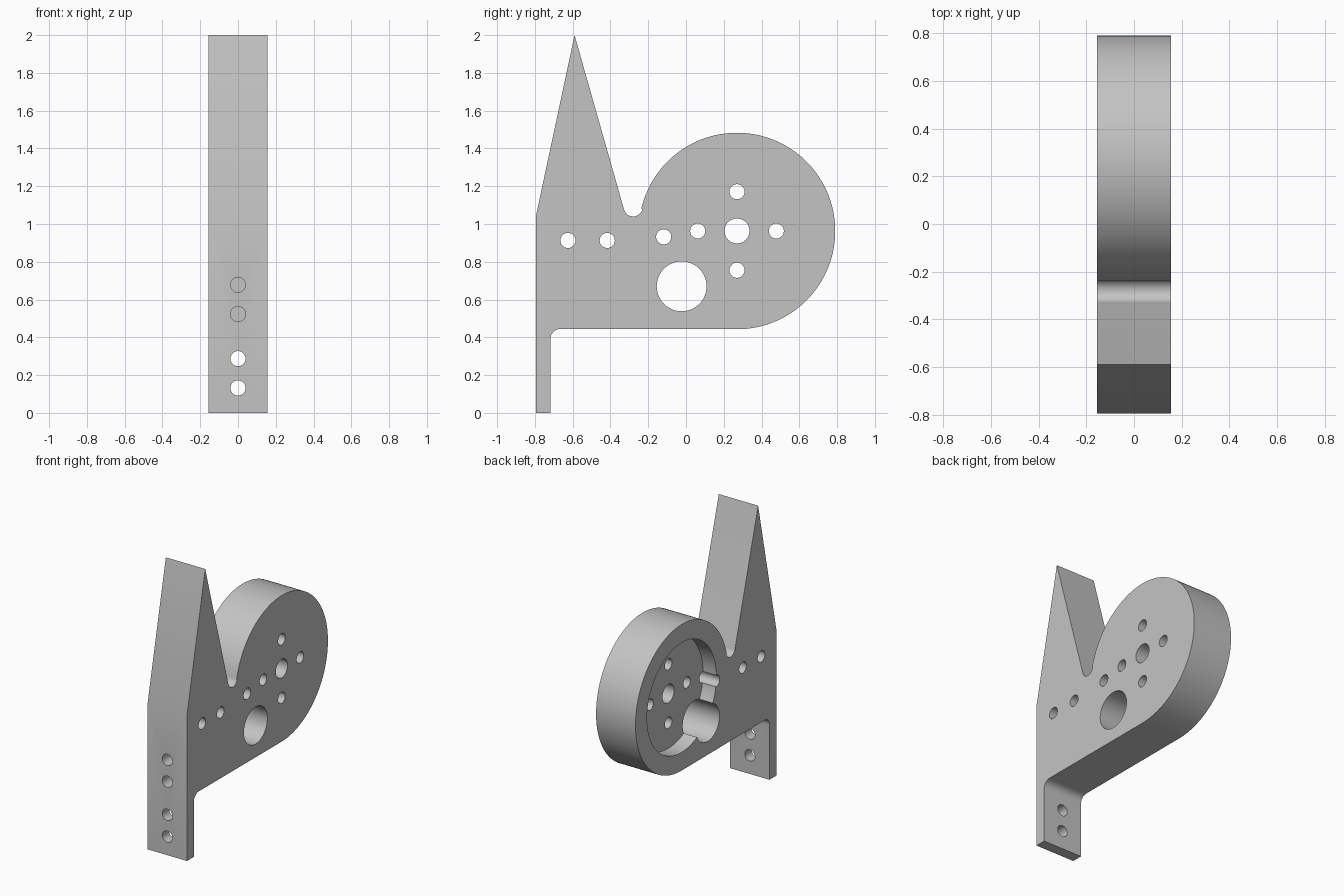
import bpy, bmesh, math
from mathutils import Matrix, Vector

if "Cube" in bpy.data.objects:
    bpy.data.objects.remove(bpy.data.objects["Cube"])

HALF = 0.155            # half thickness of the plate
DISC = (0.27, 0.963)    # centre of the round end (y, z)

grey = bpy.data.materials.new("plain grey")
grey.diffuse_color = (0.55, 0.55, 0.55, 1)
grey.use_nodes = True
grey.node_tree.nodes["Principled BSDF"].inputs["Base Color"].default_value = grey.diffuse_color


def arc(c, r, a0, a1, n):
    """Points along an arc, angles in degrees."""
    angles = [math.radians(a0 + (a1 - a0) * i / n) for i in range(n + 1)]
    return [(c[0] + r * math.cos(a), c[1] + r * math.sin(a)) for a in angles]


def make_object(name, bm):
    bmesh.ops.recalc_face_normals(bm, faces=bm.faces)
    mesh = bpy.data.meshes.new(name)
    bm.to_mesh(mesh)
    bm.free()
    mesh.materials.append(grey)
    ob = bpy.data.objects.new(name, mesh)
    bpy.context.collection.objects.link(ob)
    return ob


def cylinder(start, end, r, sides=48):
    """Cutter cylinder between two points."""
    start, end = Vector(start), Vector(end)
    axis = end - start
    bm = bmesh.new()
    rot = axis.to_track_quat('Z', 'Y').to_matrix().to_4x4()
    bmesh.ops.create_cone(bm, cap_ends=True, segments=sides, radius1=r, radius2=r,
                          depth=axis.length,
                          matrix=Matrix.Translation((start + end) / 2) @ rot)
    return make_object("cutter", bm)


# Side outline: foot, inner fillet, round end, notch fillet, spike
outline = [(-0.795, 0), (-0.718, 0)]
outline += arc((-0.663, 0.39), 0.055, 180, 90, 12)
outline += arc(DISC, 0.52, -90, 167, 96)
outline += arc((-0.28, 1.09), 0.05, 347, 196, 20)
outline += [(-0.59, 2.0), (-0.795, 1.04)]

bm = bmesh.new()
face = bm.faces.new([bm.verts.new((-HALF, y, z)) for y, z in outline])
grown = bmesh.ops.extrude_face_region(bm, geom=[face])
bmesh.ops.translate(bm, vec=(2 * HALF, 0, 0),
                    verts=[v for v in grown["geom"] if isinstance(v, bmesh.types.BMVert)])
bracket = make_object("bracket_plate", bm)

# Round pocket in the left face
cutters = [cylinder((-0.3, *DISC), (-HALF + 0.105, *DISC), 0.39, 96)]

# Holes through the plate: (y, z, radius)
side_holes = [(*DISC, 0.066), (-0.023, 0.67, 0.132), (-0.118, 0.932, 0.04),
              (-0.625, 0.913, 0.04), (-0.417, 0.913, 0.04)]
for dy, dz in ((1, 0), (-1, 0), (0, 1), (0, -1)):
    side_holes.append((DISC[0] + 0.208 * dy, DISC[1] + 0.208 * dz, 0.04))
for y, z, r in side_holes:
    cutters.append(cylinder((-0.3, y, z), (0.3, y, z), r))

# Front holes: two through the foot, two blind into the body
for z, depth_end in ((0.132, -0.6), (0.287, -0.6), (0.523, -0.49), (0.678, -0.49)):
    cutters.append(cylinder((0, -0.9, z), (0, depth_end, z), 0.04))

bpy.context.view_layer.objects.active = bracket
for cutter in cutters:
    mod = bracket.modifiers.new("cut", 'BOOLEAN')
    mod.operation = 'DIFFERENCE'
    mod.solver = 'EXACT'
    mod.object = cutter
    bpy.ops.object.modifier_apply(modifier=mod.name)
    bpy.data.objects.remove(cutter)

bpy.ops.object.select_all(action='DESELECT')
bracket.select_set(True)
bpy.ops.object.shade_smooth_by_angle(angle=math.radians(30))
